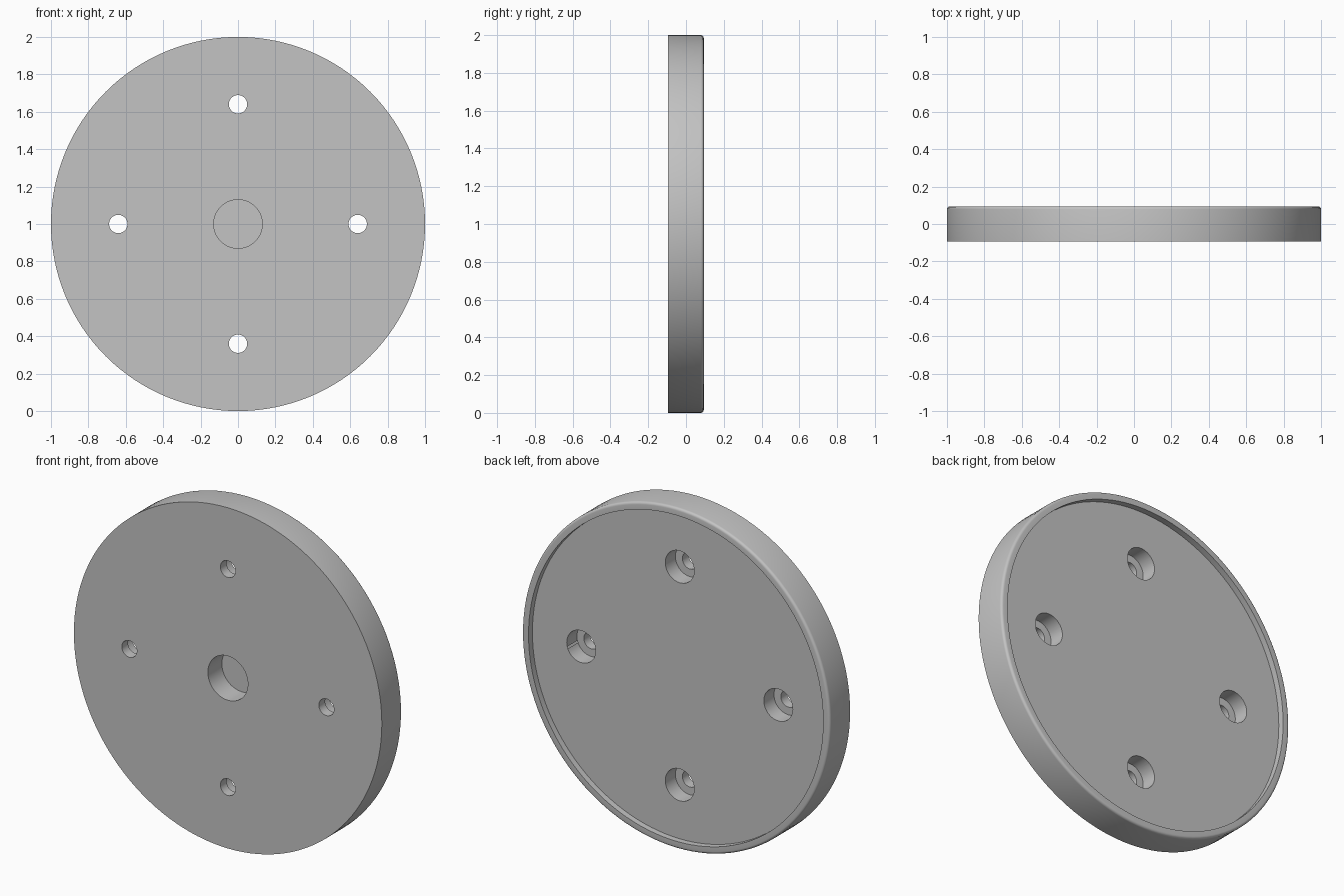
import bpy
import bmesh
from math import cos, sin, pi, radians
from mathutils import Vector

cube = bpy.data.objects.get("Cube")
if cube:
    bpy.data.objects.remove(cube, do_unlink=True)

HALF = 0.094      # half thickness of the disc
FLOOR = 0.058     # y of the recessed back floor
FILLET = 0.015    # rounding of the rear rim edge

grey = bpy.data.materials.new("plain grey")
grey.use_nodes = True
colour = (0.55, 0.55, 0.55, 1)
grey.diffuse_color = colour
grey.node_tree.nodes["Principled BSDF"].inputs["Base Color"].default_value = colour


def lathe(name, profile, segments, centre):
    """Revolve (radius, y) points about the y axis into a closed solid."""
    bm = bmesh.new()
    rings = []
    for r, y in profile:
        if r == 0:
            rings.append([bm.verts.new((0, y, 0))] * segments)
        else:
            rings.append([bm.verts.new((r * cos(2 * pi * i / segments), y,
                                        r * sin(2 * pi * i / segments)))
                          for i in range(segments)])
    for a, b in zip(rings, rings[1:]):
        for i in range(segments):
            j = (i + 1) % segments
            corners = list(dict.fromkeys((a[i], a[j], b[j], b[i])))
            bm.faces.new(corners)
    # Merge the flat fans and rings at the axis into clean caps
    bmesh.ops.recalc_face_normals(bm, faces=bm.faces)
    mesh = bpy.data.meshes.new(name)
    bm.to_mesh(mesh)
    bm.free()
    mesh.materials.append(grey)
    obj = bpy.data.objects.new(name, mesh)
    obj.location = centre
    bpy.context.collection.objects.link(obj)
    return obj


# Disc: blind centre bore in front, rounded rear rim, shallow rear recess
fillet = [(1 - FILLET + FILLET * cos(t * pi / 8), HALF - FILLET + FILLET * sin(t * pi / 8))
          for t in range(5)]
profile = [(0, 0.036), (0.13, 0.036), (0.13, -HALF), (1, -HALF),
           *fillet, (0.957, HALF), (0.957, FLOOR), (0, FLOOR)]
disc = lathe("mounting_disc", profile, 128, Vector((0, 0, 1)))

# Four counterbored screw holes
hole = [(0, -0.2), (0.049, -0.2), (0.049, -0.036), (0.094, -0.036), (0.094, 0.2), (0, 0.2)]
cutters = []
for k in range(4):
    a = k * pi / 2
    cutter = lathe("screw_hole_cutter", hole, 48,
                   Vector((0.64 * cos(a), 0, 1 + 0.64 * sin(a))))
    cutter.hide_render = True
    cutters.append(cutter)
    mod = disc.modifiers.new("screw_hole", "BOOLEAN")
    mod.operation = "DIFFERENCE"
    mod.solver = "EXACT"
    mod.object = cutter

bpy.ops.object.select_all(action="DESELECT")
disc.select_set(True)
bpy.context.view_layer.objects.active = disc
for mod in list(disc.modifiers):
    bpy.ops.object.modifier_apply(modifier=mod.name)
for cutter in cutters:
    bpy.data.objects.remove(cutter, do_unlink=True)

# Smooth round walls, crisp edges
bpy.ops.object.shade_smooth_by_angle(angle=radians(30))
